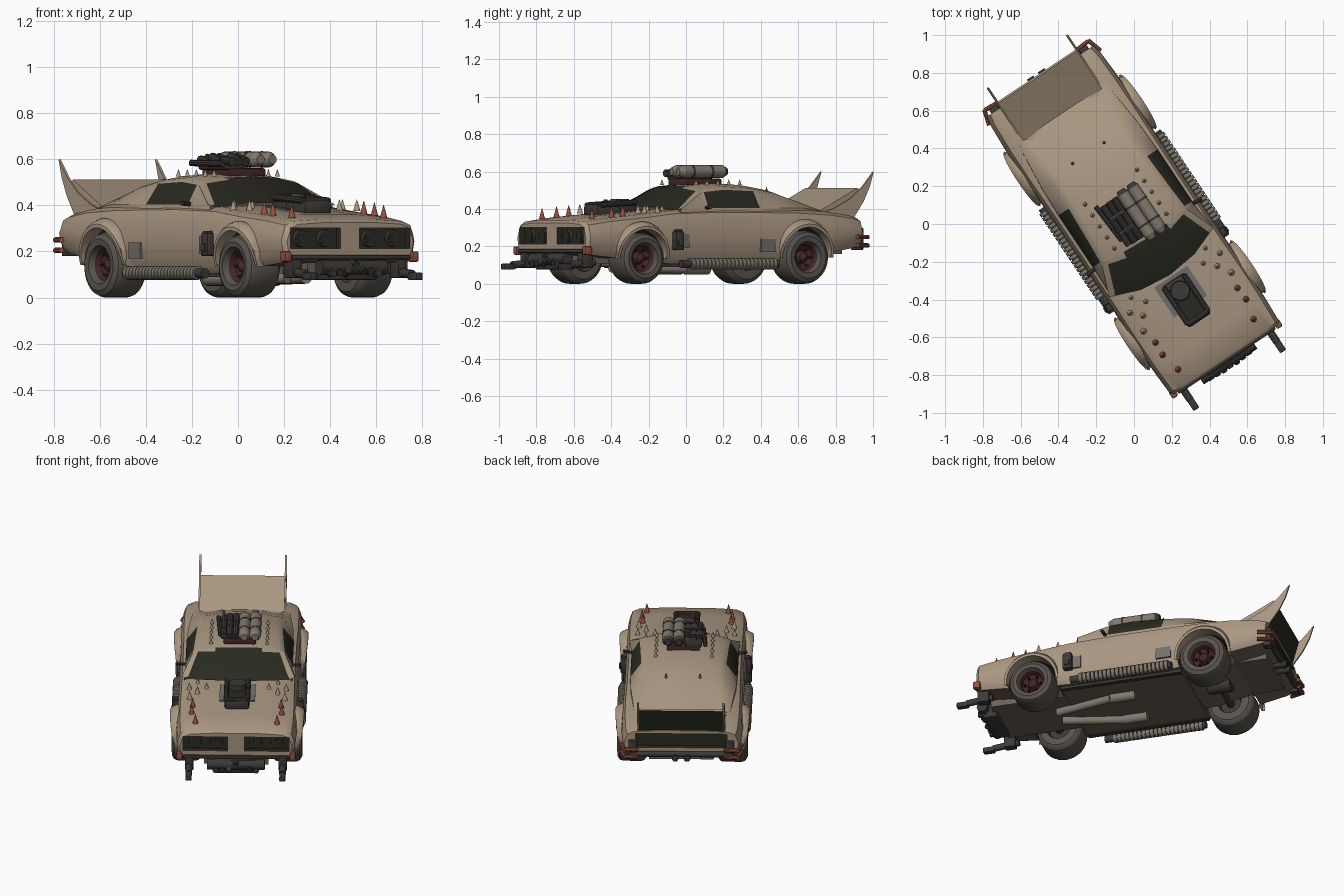
import bpy, bmesh, math, random
from mathutils import Vector, Matrix

if "Cube" in bpy.data.objects:
    bpy.data.objects.remove(bpy.data.objects["Cube"])

random.seed(4)
# The car is modelled along y (front = -y), then turned to its pose
POSE = Matrix.Translation((0.006, 0.004, 0)) @ Matrix.Rotation(math.radians(33.7), 4, 'Z')

def material(name, c):
    m = bpy.data.materials.new(name)
    m.diffuse_color = (*c, 1)
    m.use_nodes = True
    m.node_tree.nodes["Principled BSDF"].inputs["Base Color"].default_value = m.diffuse_color
    return m

BODY = material("sand paint", (.40, .31, .22))
GLASS = material("dark glass", (.022, .024, .015))
TYRE = material("tyre rubber", (.10, .088, .077))
METAL = material("dark metal", (.045, .04, .037))
PIPE = material("dull steel", (.22, .19, .155))
RED = material("rust red", (.30, .08, .05))
HUB = material("dark red", (.065, .02, .02))
PRIMER = material("grey primer", (.17, .16, .15))
UNDER = material("underbody brown", (.15, .122, .10))

def finish(name, bm, mats, rule=None, angle=35):
    bmesh.ops.recalc_face_normals(bm, faces=bm.faces[:])
    mats = mats if isinstance(mats, (list, tuple)) else [mats]
    if rule:
        for f in bm.faces:
            f.normal_update()
            f.material_index = rule(f)
    me = bpy.data.meshes.new(name)
    bm.to_mesh(me)
    bm.free()
    for m in mats:
        me.materials.append(m)
    me.shade_smooth()
    me.set_sharp_from_angle(angle=math.radians(angle))
    o = bpy.data.objects.new(name, me)
    bpy.context.collection.objects.link(o)
    o.matrix_world = POSE
    return o

def box(name, x, y, z, mat, bevel=0.0):
    bm = bmesh.new()
    c = [(a + b) / 2 for a, b in (x, y, z)]
    s = [abs(b - a) for a, b in (x, y, z)]
    bmesh.ops.create_cube(bm, size=1, matrix=Matrix.Translation(c) @ Matrix.Diagonal((*s, 1)))
    if bevel:
        bmesh.ops.bevel(bm, geom=bm.edges[:], offset=bevel, segments=2, affect='EDGES', profile=.5)
    return finish(name, bm, mat)

def rod(name, a, b, r, mat, r2=None, seg=16):
    a, b = Vector(a), Vector(b)
    d = b - a
    bm = bmesh.new()
    bmesh.ops.create_cone(bm, cap_ends=True, segments=seg, radius1=r, radius2=r if r2 is None else r2,
                          depth=d.length, matrix=Matrix.Translation((a + b) / 2) @ d.to_track_quat('Z', 'Y').to_matrix().to_4x4())
    return finish(name, bm, mat)

def loft(name, rings, mats, rule=None, closed=True, caps=True):
    bm = bmesh.new()
    vs = [[bm.verts.new(p) for p in r] for r in rings]
    n = len(rings[0])
    for a, b in zip(vs, vs[1:]):
        for i in range(n if closed else n - 1):
            j = (i + 1) % n
            bm.faces.new((a[i], a[j], b[j], b[i]))
    if caps:
        bm.faces.new(vs[0])
        bm.faces.new(vs[-1])
    return finish(name, bm, mats, rule)

def lathe_x(name, prof, y, z, s, mat, seg=36):
    rings = []
    for i in range(seg + 1):
        t = 2 * math.pi * i / seg
        rings.append([(s * x, y + r * math.cos(t), z + r * math.sin(t)) for x, r in prof])
    return loft(name, rings, mat, closed=False, caps=False)

def extrude_x(name, prof, x0, x1, mats, rule=None):
    return loft(name, [[(x, y, z) for y, z in prof] for x in (x0, x1)], mats, rule)

def cut(target, cutters):
    for c in cutters:
        m = target.modifiers.new("cut", 'BOOLEAN')
        m.operation, m.solver, m.object = 'DIFFERENCE', 'EXACT', c
        m.material_mode = 'TRANSFER'
    bpy.context.view_layer.update()
    me = bpy.data.meshes.new_from_object(target.evaluated_get(bpy.context.evaluated_depsgraph_get()))
    target.modifiers.clear()
    target.data = me
    me.shade_smooth()
    me.set_sharp_from_angle(angle=math.radians(35))
    for c in cutters:
        bpy.data.objects.remove(c)

WHEELS = (("front", -.522, .136), ("rear", .527, .142))

# Lower body shell
def body_ring(v, w, zb, zt):
    h = [(.9*w, zb), (.97*w, zb+.03), (w, (zb+zt)/2), (.985*w, zt-.06), (.94*w, zt-.018), (.82*w, zt), (.4*w, zt+.008)]
    return [(u, v, z) for u, z in h] + [(-u, v, z) for u, z in reversed(h)]

stations = [(-.868, .33, .165, .318), (-.85, .347, .155, .332), (-.7, .354, .14, .352), (-.5, .356, .115, .37),
            (-.3, .352, .105, .392), (0, .352, .105, .40), (.3, .354, .105, .398), (.5, .358, .12, .395),
            (.7, .357, .165, .385), (.85, .35, .19, .366), (.905, .338, .205, .352)]
body = loft("body_shell", [body_ring(*s) for s in stations], [BODY, UNDER], lambda f: int(f.normal.z < -.75))
cutters = [box("tail_cutter", (-.268, .268), (.875, 1), (.25, .34), GLASS)]
for s in (1, -1):
    cutters.append(box("grille_cutter", (s*.05, s*.312), (-1, -.835), (.212, .302), GLASS))
    for n, y, r in WHEELS:
        cutters.append(rod("arch_cutter", (s*.19, y, r + .005), (s*.6, y, r + .005), r + .014, METAL, seg=40))
cut(body, cutters)

# Greenhouse with windscreen and side windows
def cabin_ring(v, wb, wt, zt, bow=0):
    zb = min(.405, zt - .004)
    zm = zb + (zt - zb) * .76
    h = [(wb, v, .34), (wb*.99, v, zb), (wt + .02, v, zm), (wt - .012, v - bow*.15, zt - .012), (wt*.55, v - bow*.75, zt + .004)]
    return h + [(0, v - bow, zt + .009)] + [(-x, y, z) for x, y, z in reversed(h)]

cab = [(-.25, .322, .312, .406, .08), (-.095, .318, .252, .508, .045), (-.07, .318, .248, .517, .03), (.06, .318, .24, .533), (.26, .318, .23, .523),
       (.42, .312, .228, .497), (.55, .30, .225, .45), (.70, .285, .225, .39)]

def cabin_paint(f):
    c = f.calc_center_median()
    if c.y < -.1 and f.normal.z > .4 and c.z > .42 and abs(c.x) < .26:
        return 1
    return int(-.08 < c.y < .26 and abs(f.normal.x) > .6 and .41 < c.z < .49)

loft("cabin", [cabin_ring(*c) for c in cab], [BODY, GLASS], cabin_paint)

# Rear wing wedge and fins
extrude_x("rear_wing", [(.66, .375), (.93, .512), (.94, .505), (.895, .34), (.7, .34)], -.25, .25, [BODY, GLASS],
          lambda f: int(f.normal.y > .5 and f.calc_center_median().z < .5))
fin = [(.67, .37), (.78, .405), (.88, .455), (.96, .52), (1.03, .60), (1.005, .52), (.965, .44), (.90, .35)]
for s in (1, -1):
    extrude_x("tail_fin", fin, s*.246, s*.258, BODY)

# Wheels, flares and side gear
for s in (1, -1):
    for n, y, r in WHEELS:
        lathe_x(n + "_tyre", [(.21, .07), (.21, r-.025), (.225, r-.005), (.24, r), (.35, r), (.37, r-.008), (.383, r-.03),
                              (.38, .084), (.365, .078), (.345, .07)], y, r, s, TYRE)
        lathe_x(n + "_rim", [(.355, .073), (.325, .064), (.31, .035), (.34, .026), (.355, .001)], y, r, s, HUB)
        lathe_x(n + "_wheel_back", [(.21, .075), (.24, .06), (.24, .001)], y, r, s, METAL)
        for i in range(6):
            t = i * math.pi / 3
            p = Vector((s*.315, y + .05*math.cos(t), r + .05*math.sin(t)))
            rod("wheel_stud", p, p + Vector((s*.03, 0, 0)), .009, HUB, .002, 8)
        rings = []
        for i in range(25):
            t = math.radians(-2 + 184 * i / 24)
            k = .2 + .8 * math.sin(max(0.0, min(math.pi, t))) ** .7
            prof = [(.30, r+.05*k), (.355, r+.056*k), (.355+.028*k, r+.044*k), (.357+.038*k, r+.03), (.357+.038*k, r+.014), (.33, r+.012)]
            rings.append([(s*u, y + q*math.cos(t), r + .005 + q*math.sin(t)) for u, q in prof])
        loft(n + "_fender_flare", rings, BODY)
    # ribbed side pipe
    rod("side_pipe", (s*.365, -.28, .105), (s*.365, .34, .105), .022, METAL)
    for i in range(22):
        y = -.225 + i * .025
        rod("pipe_rib", (s*.366, y, .107), (s*.366, y + .02, .107), .031, PIPE, seg=14)
    # side boxes behind the front wheels
    box("side_box", (s*.34, s*.385), (-.325, -.27), (.18, .28), METAL, .008)
    box("side_box_cap", (s*.35, s*.393), (-.312, -.28), (.20, .235), METAL, .006)
    box("side_box_top", (s*.34, s*.378), (-.315, -.275), (.265, .29), METAL, .006)
    box("primer_patch_front", (s*.345, s*.3565), (-.27, -.22), (.19, .265), PRIMER)
    box("primer_patch_rear", (s*.345, s*.3585), (.24, .33), (.17, .24), PRIMER)
    rod("door_mirror", (s*.30, -.08, .405), (s*.365, -.09, .41), .010, METAL, seg=8)
    # headlights, corner lamps and push bars
    for u in (.115, .24):
        rod("headlight", (s*u, -.832, .257), (s*u, -.85, .257), .038, METAL, .034, 20)
        rod("headlight_lens", (s*u, -.85, .257), (s*u, -.853, .257), .026, GLASS, seg=20)
    box("corner_lamp", (s*.315, s*.35), (-.885, -.84), (.155, .20), RED, .008)
    rod("push_bar", (s*.276, -.78, .115), (s*.276, -.94, .10), .02, METAL)
    box("push_bar_end", (s*.258, s*.294), (-1.0, -.93), (.075, .108), METAL, .006)
    box("bar_bracket", (s*.25, s*.30), (-.87, -.8), (.085, .17), METAL, .005)
    # tail lamps and red rails
    for z in (.205, .25):
        rod("tail_rail", (s*.355, .86, z), (s*.33, .945, z), .012, RED, seg=10)
        rod("tail_rail_back", (s*.33, .94, z), (s*.25, .935, z), .012, RED, seg=10)
    box("tail_bracket", (s*.26, s*.31), (.88, .93), (.18, .30), METAL, .005)
    # exhaust under the floor
    rod("under_pipe", (s*.05, -.45, .085), (s*.13, -.1, .08), .025, PIPE)
    rod("under_pipe_rear", (s*.13, -.1, .08), (s*.13, .05, .08), .03, PIPE)
    box("under_rail", (s*.27, s*.30), (-.36, .38), (.09, .15), METAL)

for n, y, r in WHEELS:
    rod(n + "_axle", (-.25, y, r), (.25, y, r), .022, METAL)
rod("differential", (0, .46, .14), (0, .60, .14), .05, METAL)
box("floor_pan", (-.28, .28), (-.36, .38), (.095, .12), UNDER)
box("front_pan", (-.19, .19), (-.82, -.36), (.105, .17), UNDER)
box("rear_pan", (-.19, .19), (.38, .87), (.16, .22), UNDER)

# Front machinery under the nose
box("winch_block", (-.13, .13), (-.89, -.80), (.075, .165), METAL, .01)
rod("winch_drum", (-.17, -.88, .13), (.17, -.88, .13), .032, METAL)
box("front_bumper", (-.31, .31), (-.88, -.84), (.165, .185), METAL, .006)
for i in range(7):
    x = -.12 + i * .04
    rod("winch_part", (x, -.87, .09 + random.random()*.07), (x, -.915, .10 + random.random()*.05), .017, METAL, seg=10)
# Rear bumper with pipes
rod("rear_bumper", (-.30, .92, .215), (.30, .92, .215), .017, METAL)
for x in (-.035, .035):
    rod("tail_pipe", (x, .85, .20), (x, .95, .20), .02, METAL, seg=12)

# Hood scoop on a primer patch
extrude_x("hood_patch", [(-.53, .36), (-.34, .36), (-.34, .4), (-.53, .383)], -.105, .105, PRIMER)
box("scoop_base", (-.072, .072), (-.62, -.36), (.36, .42), METAL, .015)
box("scoop_lid", (-.05, .05), (-.60, -.47), (.41, .422), GLASS)
for s in (1, -1):
    rod("scoop_rail", (s*.064, -.6, .42), (s*.064, -.37, .435), .015, METAL, seg=10)
    rod("scoop_post", (s*.064, -.48, .38), (s*.064, -.48, .45), .011, METAL, seg=8)
rod("scoop_front", (-.064, -.6, .42), (.064, -.6, .42), .015, METAL, seg=10)
rod("air_cleaner", (0, -.43, .41), (0, -.43, .452), .055, METAL, .05, 20)

# Roof machine: tanks and block on a red base
box("roof_base", (-.09, .10), (-.06, .16), (.525, .562), HUB, .008)
for u in (.032, .095):
    rod("roof_tank", (u, -.09, .60), (u, .165, .60), .034, PIPE, seg=20)
    rod("tank_nose", (u, -.09, .60), (u, -.12, .60), .034, PIPE, .02, 20)
    rod("tank_tail", (u, .165, .60), (u, .19, .60), .034, METAL, .02, 20)
    for y in (-.04, .08):
        rod("tank_band", (u, y, .60), (u, y + .012, .60), .036, METAL, seg=20)
box("roof_block", (-.105, -.005), (-.06, .17), (.555, .60), METAL, .01)
for i in range(9):
    x, y = -.09 + (i % 3) * .035, -.08 + (i // 3) * .09
    rod("roof_part", (x, y, .59), (x, y + .07, .59 + random.random()*.025), .02, METAL, seg=10)
rod("roof_hose", (-.11, -.04, .58), (-.125, .19, .585), .014, METAL, seg=10)

# Spikes on hood and roof
def spike(u, v, z, h, mat):
    rod("spike", (u, v, z), (u, v, z + h), .017 if h > .04 else .011, mat, .001, 10)

for s in (1, -1):
    for u, v, z in ((.24, -.77, .345), (.265, -.66, .355), (.26, -.585, .362)):
        spike(s*u, v, z, .058, RED)
    for u, v in ((.28, -.5), (.236, -.43), (.285, -.38), (.183, -.376), (.236, -.316)):
        spike(s*u, v, .375, .05, BODY)
    for i in range(5):
        spike(s*.165, -.05 + i*.07, .527, .03, BODY)
    spike(s*.1, .446, .482, .035, RED)
